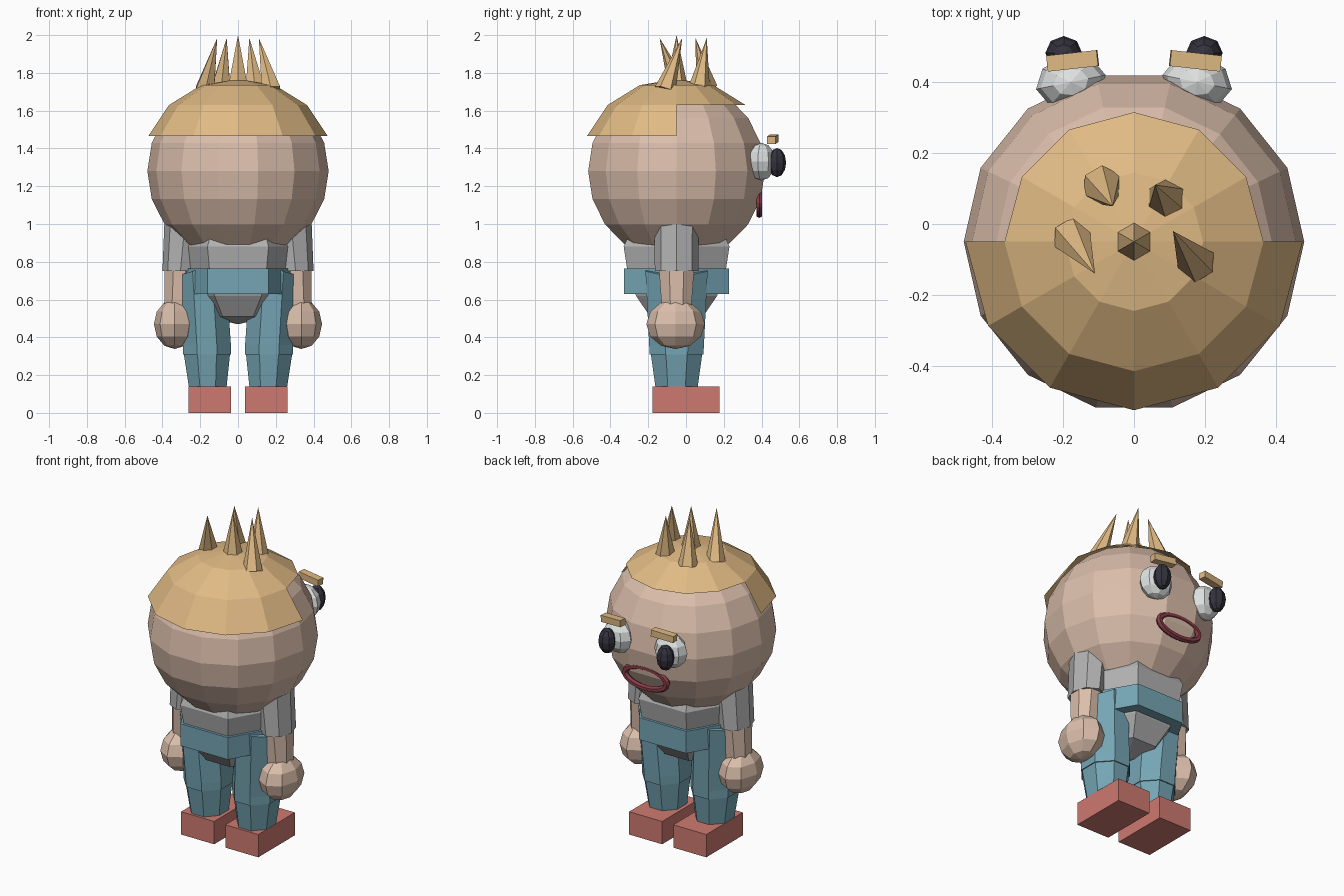
import bpy, bmesh, math
from mathutils import Vector, Matrix

if "Cube" in bpy.data.objects:
    bpy.data.objects.remove(bpy.data.objects["Cube"])

CY = -0.05  # body axis in y


def srgb(r, g, b):
    f = lambda c: (c / 255 / 12.92) if c < 10 else ((c / 255 + 0.055) / 1.055) ** 2.4
    return (f(r), f(g), f(b), 1)


def material(name, *rgb):
    m = bpy.data.materials.new(name)
    m.diffuse_color = srgb(*rgb)
    m.use_nodes = True
    m.node_tree.nodes["Principled BSDF"].inputs["Base Color"].default_value = m.diffuse_color
    return m


SKIN = material("skin", 219, 190, 171)
HAIR = material("blond_hair", 224, 186, 132)
SHIRT = material("grey_shirt", 178, 178, 179)
TROUSERS = material("blue_trousers", 117, 165, 180)
SHOES = material("red_shoes", 206, 122, 112)
WHITE = material("eye_white", 222, 226, 224)
BLACK = material("pupil_black", 52, 51, 62)
LIPS = material("dark_red_lips", 138, 60, 72)


def finish(name, bm, mat):
    bmesh.ops.recalc_face_normals(bm, faces=bm.faces)
    me = bpy.data.meshes.new(name)
    bm.to_mesh(me)
    bm.free()
    ob = bpy.data.objects.new(name, me)
    me.materials.append(mat)
    bpy.context.collection.objects.link(ob)
    return ob


def loft(name, rings, n, mat, phase=0.0, caps=True):
    """Rings are (x, y, z, rx, ry, slope); slope raises z along local x."""
    bm = bmesh.new()
    rows = []
    for x, y, z, rx, ry, slope in rings:
        row = []
        for k in range(n):
            a = 2 * math.pi * (k + phase) / n
            dx, dy = rx * math.cos(a), ry * math.sin(a)
            row.append(bm.verts.new((x + dx, y + dy, z + slope * dx)))
        rows.append(row)
    for lo, hi in zip(rows, rows[1:]):
        for k in range(n):
            j = (k + 1) % n
            bm.faces.new((lo[k], lo[j], hi[j], hi[k]))
    if caps:
        bm.faces.new(rows[0])
        bm.faces.new(rows[-1])
    return finish(name, bm, mat)


def ball(name, centre, radii, segs, rings, mat, spin=0.0):
    bm = bmesh.new()
    m = (Matrix.Translation(centre) @ Matrix.Rotation(spin, 4, 'Z')
         @ Matrix.Diagonal((*radii, 1)) @ Matrix.Rotation(math.pi / 2, 4, 'Z'))
    bmesh.ops.create_uvsphere(bm, u_segments=segs, v_segments=rings, radius=1, matrix=m)
    return finish(name, bm, mat)


def box(name, centre, size, mat, rot=Matrix.Identity(4)):
    bm = bmesh.new()
    bmesh.ops.create_cube(bm, size=1, matrix=Matrix.Translation(centre) @ rot
                          @ Matrix.Diagonal((*size, 1)))
    return finish(name, bm, mat)


def spike(name, base, tip):
    base, tip = Vector(base), Vector(tip)
    axis = tip - base
    bm = bmesh.new()
    m = (Matrix.Translation((base + tip) / 2)
         @ Vector((0, 0, 1)).rotation_difference(axis).to_matrix().to_4x4())
    bmesh.ops.create_cone(bm, cap_ends=True, segments=6, radius1=0.057, radius2=0,
                          depth=axis.length, matrix=m)
    return finish(name, bm, HAIR)


# Head
head = ball("head", (0, CY, 1.28), (0.48, 0.48, 0.48), 14, 10, SKIN)

# Hair cap, with one extra row of faces around the back half
bm = bmesh.new()
N = 12
top = bm.verts.new((0, CY, 1.768))
rows = []
for r, z in ((0.195, 1.735), (0.365, 1.63), (0.475, 1.465)):
    rows.append([bm.verts.new((r * math.cos(2 * math.pi * k / N),
                               CY + r * math.sin(2 * math.pi * k / N), z)) for k in range(N)])
for k in range(N):
    j = (k + 1) % N
    bm.faces.new((top, rows[0][k], rows[0][j]))
    bm.faces.new((rows[0][k], rows[1][k], rows[1][j], rows[0][j]))
    if k >= N // 2:
        bm.faces.new((rows[1][k], rows[2][k], rows[2][j], rows[1][j]))
bmesh.ops.delete(bm, geom=[v for v in bm.verts if not v.link_faces], context='VERTS')
finish("hair_cap", bm, HAIR)

# Hair spikes
for i, (b, t) in enumerate((
        ((0, CY, 1.74), (0, CY, 2.0)),
        ((-0.175, -0.035, 1.71), (-0.11, -0.14, 1.985)),
        ((0.175, -0.11, 1.71), (0.11, -0.02, 1.985)),
        ((-0.09, 0.11, 1.72), (-0.06, 0.05, 1.985)),
        ((0.09, 0.07, 1.72), (0.06, 0.11, 1.985)))):
    spike(f"hair_spike_{i + 1}", b, t)

# Mouth: oval ring partly sunk in the face
bm = bmesh.new()
NU, NV, TUBE = 24, 6, 0.018
ring = []
for u in range(NU):
    a = 2 * math.pi * u / NU
    n = Vector((math.cos(a) * 0.062, 0, math.sin(a) * 0.142)).normalized()
    c = Vector((math.cos(a) * 0.142, 0.388, 1.112 + math.sin(a) * 0.062))
    ring.append([bm.verts.new(c + TUBE * (n * math.cos(b) + Vector((0, math.sin(b), 0))))
                 for b in (2 * math.pi * v / NV for v in range(NV))])
for u in range(NU):
    for v in range(NV):
        p, q, w = ring[u], ring[(u + 1) % NU], (v + 1) % NV
        bm.faces.new((p[v], q[v], q[w], p[w]))
finish("mouth", bm, LIPS)

# Torso and belt, six-sided with a flat front
c30 = math.cos(math.pi / 6)
loft("torso", [(0, CY, z, a / c30, a / c30, 0) for z, a in
               ((0.47, 0.005), (0.51, 0.14), (0.62, 0.215), (0.75, 0.26), (0.88, 0.28), (0.95, 0.25))],
     6, SHIRT)
loft("belt", [(0, CY, z, 0.278 / c30, 0.278 / c30, 0) for z in (0.63, 0.765)], 6, TROUSERS)

# Paired parts
for s, side in ((1, "right"), (-1, "left")):
    ball(f"{side}_eye", (s * 0.178, 0.40, 1.33), (0.1, 0.075, 0.1), 8, 6, WHITE, -s * 0.2)
    ball(f"{side}_pupil", (s * 0.198, 0.482, 1.325), (0.052, 0.048, 0.077), 8, 6, BLACK)
    box(f"{side}_eyebrow", (s * 0.173, 0.46, 1.449), (0.143, 0.045, 0.04), HAIR,
        Matrix.Rotation(-s * 0.11, 4, 'Z') @ Matrix.Rotation(s * 0.07, 4, 'Y'))
    loft(f"{side}_sleeve", [(s * 0.305, CY, 0.75, 0.095, 0.115, 0),
                            (s * 0.285, CY, 0.96, 0.105, 0.118, s * 0.4)], 8, SHIRT)
    loft(f"{side}_forearm", [(s * 0.325, CY, 0.5, 0.07, 0.08, 0),
                             (s * 0.31, CY, 0.752, 0.085, 0.1, 0)], 8, SKIN, 0.5)
    ball(f"{side}_hand", (s * 0.335, -0.055, 0.47), (0.11, 0.155, 0.132), 8, 6, SKIN)
    loft(f"{side}_lower_leg", [(s * 0.16, CY, 0.13, 0.107, 0.12, 0),
                               (s * 0.165, CY, 0.33, 0.135, 0.15, 0)], 8, TROUSERS, 0.5)
    loft(f"{side}_upper_leg", [(s * 0.165, CY, 0.31, 0.138, 0.154, 0),
                               (s * 0.165, CY, 0.36, 0.138, 0.157, 0),
                               (s * 0.19, CY, 0.765, 0.132, 0.178, -s * 0.3)], 8, TROUSERS, 0.5)
    box(f"{side}_shoe", (s * 0.15, 0, 0.07), (0.224, 0.355, 0.14), SHOES)
